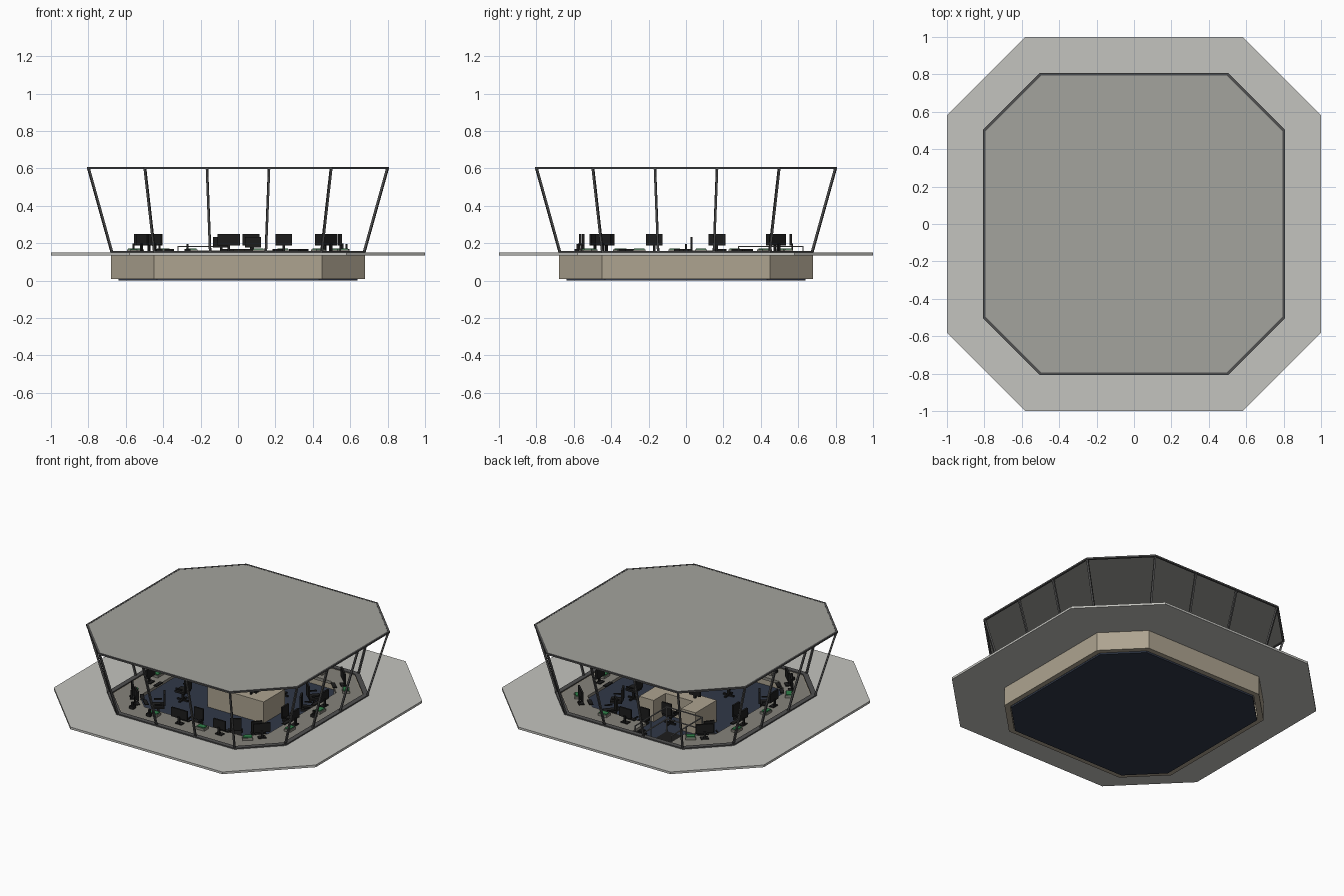
import bpy, bmesh
from math import atan2, pi, cos, sin
from mathutils import Vector, Matrix

if "Cube" in bpy.data.objects:
    bpy.data.objects.remove(bpy.data.objects["Cube"])


def mat(name, r, g, b):
    m = bpy.data.materials.new(name)
    m.diffuse_color = (r, g, b, 1)
    m.use_nodes = True
    m.node_tree.nodes["Principled BSDF"].inputs["Base Color"].default_value = m.diffuse_color
    return m


BEIGE = mat("beige panel", .42, .37, .28)
DECK = mat("pale concrete", .55, .55, .52)
ROOF = mat("roof grey", .37, .37, .34)
FRAME = mat("frame grey", .08, .08, .08)
NAVY = mat("navy carpet", .03, .04, .065)
BLACK = mat("black plastic", .012, .012, .012)
DESK = mat("desk grey", .24, .23, .2)
GREEN = mat("green strips", .03, .22, .07)
METAL = mat("rail metal", .2, .2, .2)


def octagon(h, c):
    return [(-c, -h), (c, -h), (h, -c), (h, c), (c, h), (-c, h), (-h, c), (-h, -c)]


def inset(t):
    return octagon(.68 - t, .45 - .414 * t)


def finish(name, bm, m):
    bmesh.ops.recalc_face_normals(bm, faces=bm.faces)
    me = bpy.data.meshes.new(name)
    bm.to_mesh(me)
    bm.free()
    me.materials.append(m)
    ob = bpy.data.objects.new(name, me)
    bpy.context.collection.objects.link(ob)
    return ob


def prism(name, pts, z0, z1, m):
    bm = bmesh.new()
    lo = [bm.verts.new((x, y, z0)) for x, y in pts]
    hi = [bm.verts.new((x, y, z1)) for x, y in pts]
    bm.faces.new(lo)
    bm.faces.new(hi)
    for i in range(len(pts)):
        j = (i + 1) % len(pts)
        bm.faces.new((lo[i], lo[j], hi[j], hi[i]))
    return finish(name, bm, m)


def ring(name, outer, inner, z0, z1, m):
    bm = bmesh.new()
    loops = [[bm.verts.new((x, y, z)) for x, y in p]
             for p, z in ((outer, z0), (outer, z1), (inner, z1), (inner, z0))]
    for k in range(4):
        a, b = loops[k], loops[(k + 1) % 4]
        for i in range(8):
            j = (i + 1) % 8
            bm.faces.new((a[i], a[j], b[j], b[i]))
    return finish(name, bm, m)


def boxes(name, parts, m, x=0, y=0, ang=0):
    """parts: (centre, size) boxes in a local frame, turned by ang and moved to x, y"""
    bm = bmesh.new()
    place = Matrix.Translation((x, y, 0)) @ Matrix.Rotation(ang, 4, 'Z')
    for c, s in parts:
        bmesh.ops.create_cube(bm, size=1, matrix=place @ Matrix.Translation(c) @ Matrix.Diagonal((*s, 1)))
    return finish(name, bm, m)


def bar(name, a, b, t, m):
    a, b = Vector(a), Vector(b)
    d = b - a
    bm = bmesh.new()
    rot = d.to_track_quat('Z', 'Y').to_matrix().to_4x4()
    bmesh.ops.create_cube(bm, size=1, matrix=Matrix.Translation((a + b) / 2) @ rot
                          @ Matrix.Diagonal((t, t, d.length, 1)))
    return finish(name, bm, m)


# Shell: floor, parapet wall, walkway, roof
prism("floor", inset(.04), 0, .012, NAVY)
ring("parapet_wall", inset(0), inset(.035), .008, .15, BEIGE)
ring("walkway_deck", octagon(1, .58), inset(0), .135, .15, DECK)
prism("roof", octagon(.805, .5), .602, .607, ROOF)
ring("window_sill", inset(-.003), inset(.03), .15, .158, FRAME)
ring("window_head", octagon(.808, .502), octagon(.795, .495), .597, .608, FRAME)

# Leaning window posts: corners, plus two on each long side
low, high = octagon(.675, .447), octagon(.8, .498)
posts = list(zip(low, high))
for i in (0, 2, 4, 6):
    for f in (1 / 3, 2 / 3):
        posts.append(tuple(Vector(p[i]).lerp(Vector(p[i + 1]), f) for p in (low, high)))
for i, (p, q) in enumerate(posts):
    bar(f"window_post_{i}", (*p, .154), (*q, .603), .012, FRAME)

# Desk ring, one section per wall; the back one leaves a gap for the stairs
outer, inner = inset(.035), inset(.19)
for i in range(8):
    j = (i + 1) % 8
    quad = [outer[i], outer[j], inner[j], inner[i]]
    if i == 4:
        prism("desk_back_right", [outer[4], (-.04, outer[4][1]), (-.04, inner[4][1]), inner[4]], .13, .15, DESK)
        prism("desk_back_left", [(-.33, outer[4][1]), outer[5], inner[5], (-.33, inner[4][1])], .13, .15, DESK)
    else:
        prism(f"desk_{i}", quad, .13, .15, DESK)
    if i != 5:
        p, q = Vector(outer[i]), Vector(inner[i])
        bar(f"desk_support_{i}", (*q.lerp(p, .2), .01), (*q.lerp(p, .2), .13), .025, DESK)

# Screens facing the middle of the room: x, y, width
screens = [(-.05, -.565, .12), (.245, -.55, .09), (-.44, -.48, .09), (.49, -.44, .11),
           (.55, -.17, .09), (.54, .165, .09), (.46, .49, .12), (.07, .56, .09),
           (-.47, .47, .11), (-.55, .165, .09), (-.55, -.17, .09), (-.51, -.42, .09)]


def facing(x, y):
    """turn so the local +y axis points out through the nearest wall"""
    if abs(abs(x) - abs(y)) < .2:
        return atan2(y, x) - pi / 2
    if abs(x) > abs(y):
        return -pi / 2 if x > 0 else pi / 2
    return 0 if y > 0 else pi


for i, (x, y, w) in enumerate(screens):
    boxes(f"screen_{i}", [((0, 0, .218), (w, .012, .062)), ((0, .008, .175), (.014, .01, .05)),
                          ((0, 0, .153), (.05, .035, .006))], BLACK, x, y, facing(x, y))

# Flight strip trays with green tops
trays = [(.11, -.55), (-.25, -.55), (.43, -.51), (.57, -.25), (.57, .08), (.53, .42), (-.54, -.41 + .06),
         (.24, .55), (-.4, .52), (-.57, .26), (-.57, -.06)]
for i, (x, y) in enumerate(trays):
    a = facing(x, y)
    boxes(f"strip_tray_{i}", [((0, 0, .158), (.065, .045, .016))], DESK, x, y, a)
    boxes(f"strip_top_{i}", [((0, 0, .169), (.055, .036, .006))], GREEN, x, y, a)

# Keyboards and small desk phones
for i, (x, y, w) in enumerate(screens):
    a = facing(x, y)
    boxes(f"keyboard_{i}", [((0, 0, .153), (.07, .025, .006))], BLACK, x + .06 * sin(a), y - .06 * cos(a), a)
for i, (x, y) in enumerate([(-.27, -.58), (.58, 0), (-.42, -.6 + .05)]):
    boxes(f"desk_phone_{i}", [((0, 0, .16), (.03, .03, .02)), ((0, 0, .18), (.012, .012, .03))], BLACK, x, y)

# Swivel chairs
chairs = [(-.06, -.38), (.24, -.37), (-.4, -.3), (.38, -.32), (.4, 0), (.39, .2),
          (.33, .36), (.07, .39), (-.4, .3), (-.4, -.03), (0, .17)]
for i, (x, y) in enumerate(chairs):
    a = pi if i == 10 else facing(x, y)
    boxes(f"chair_{i}", [((0, 0, .08), (.075, .075, .014)), ((0, -.04, .13), (.07, .012, .08)),
                         ((0, 0, .045), (.014, .014, .06)), ((0, 0, .017), (.08, .012, .01)),
                         ((0, 0, .017), (.012, .08, .01)), ((-.042, 0, .105), (.008, .05, .008)),
                         ((.042, 0, .105), (.008, .05, .008))], BLACK, x, y, a)

# Central supervisor counter, U-shaped and open to the back
prism("central_counter", [(-.22, -.02), (.21, -.02), (.21, .21), (.1, .21), (.1, .08),
                          (-.11, .08), (-.11, .21), (-.22, .21)], .012, .16, BEIGE)
for i, x in enumerate((-.09, .08)):
    boxes(f"counter_screen_{i}", [((0, 0, .205), (.085, .012, .055)), ((0, 0, .17), (.012, .012, .025))],
          BLACK, x, .03)

# Stair opening with a hand rail at the back
x0, x1, y0, y1 = -.32, -.05, .28, .625
boxes("stair_opening", [(((x0 + x1) / 2, (y0 + y1) / 2, .0135), (x1 - x0, y1 - y0, .003))], BLACK)
for z in (.1, .183):
    bar("rail_left", (x0, y0, z), (x0, y1, z), .006, METAL)
    bar("rail_right", (x1, y0, z), (x1, y1, z), .006, METAL)
    bar("rail_front", (x0, y0, z), (x1, y0, z), .006, METAL)
for x in (x0, x1):
    for y in (y0, (y0 + y1) / 2, y1):
        bar("rail_post", (x, y, .012), (x, y, .186), .006, METAL)
